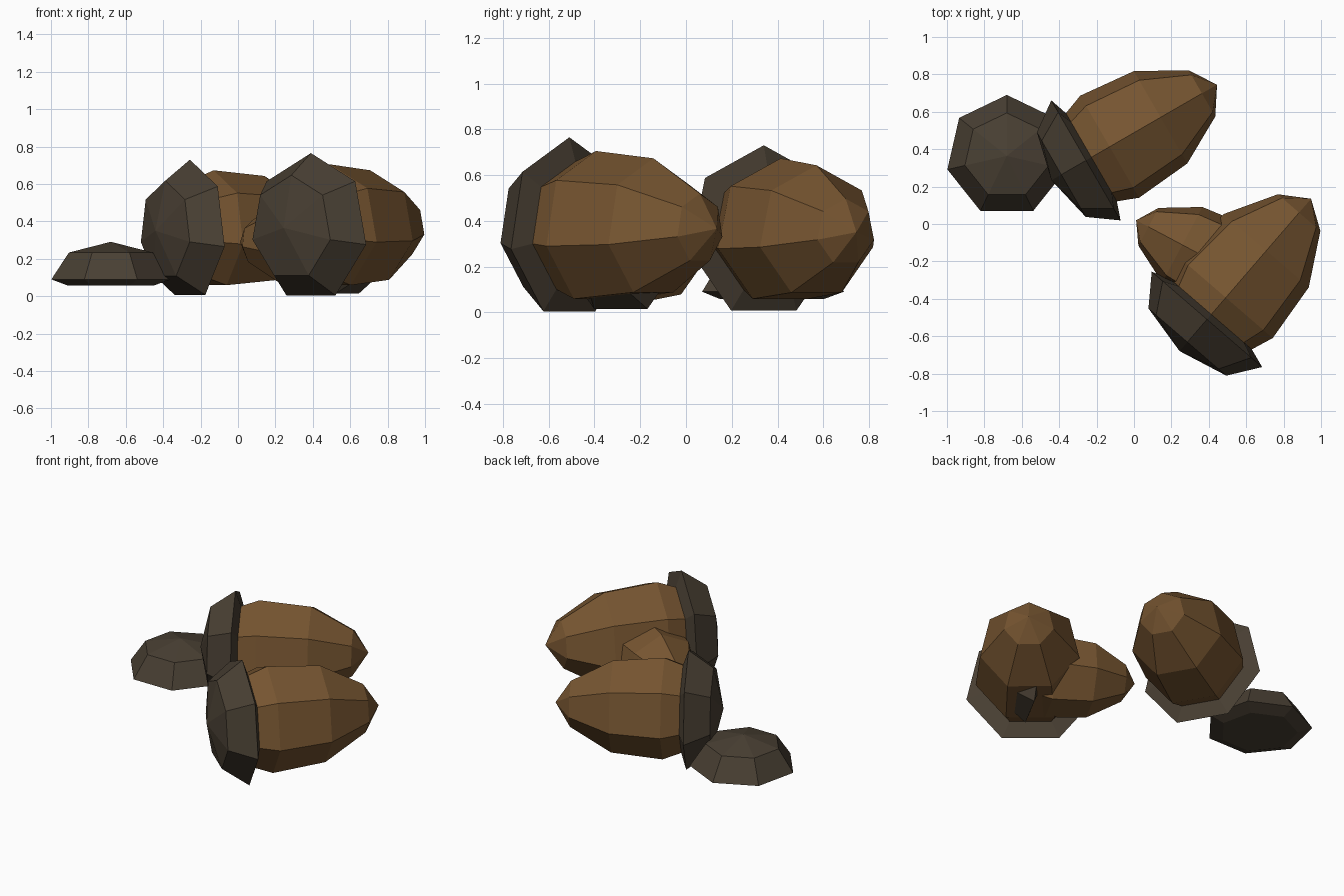
import bpy
import bmesh
from math import cos, sin, pi, radians
from mathutils import Matrix, Vector

if "Cube" in bpy.data.objects:
    bpy.data.objects.remove(bpy.data.objects["Cube"])

SIDES = 7


def make_material(name, color):
    mat = bpy.data.materials.new(name)
    mat.use_nodes = True
    mat.diffuse_color = color
    mat.node_tree.nodes["Principled BSDF"].inputs["Base Color"].default_value = color
    return mat


nut_brown = make_material("nut brown", (0.18, 0.09, 0.03, 1))
cap_brown = make_material("dark cap brown", (0.066, 0.05, 0.033, 1))

# Profiles as (radius, distance along the axis from the cap rim), rim radius 1
NUT = [(0, 0), (0.70, 0), (0.85, 0.385), (0.77, 1.213), (0.385, 1.885), (0, 2.13)]
CAP = [(0, -0.56), (0.705, -0.40), (1, 0), (0.73, 0.09), (0, 0.09)]


def lathe(name, profile, mat, location, axis, up, size, stretch=1):
    """Spin a profile into a seven-sided solid with one corner facing up."""
    bm = bmesh.new()
    rings = []
    for radius, along in profile:
        angles = [2 * pi * i / SIDES for i in range(SIDES)] if radius else [0]
        rings.append([bm.verts.new((along * size * stretch,
                                    radius * size * sin(t),
                                    radius * size * cos(t))) for t in angles])
    for a, b in zip(rings, rings[1:]):
        for i in range(SIDES):
            j = (i + 1) % SIDES
            if len(a) == 1:
                bm.faces.new((a[0], b[i], b[j]))
            elif len(b) == 1:
                bm.faces.new((a[i], b[0], a[j]))
            else:
                bm.faces.new((a[i], b[i], b[j], a[j]))
    bmesh.ops.recalc_face_normals(bm, faces=bm.faces)
    mesh = bpy.data.meshes.new(name)
    bm.to_mesh(mesh)
    bm.free()
    mesh.materials.append(mat)
    obj = bpy.data.objects.new(name, mesh)
    axis, up = Vector(axis), Vector(up)
    turn = Matrix((axis, up.cross(axis), up)).transposed()
    obj.matrix_world = Matrix.Translation(location) @ turn.to_4x4()
    bpy.context.collection.objects.link(obj)


# Whole acorns lying on their sides: rim centre, heading and rim radius
acorns = [
    ("front", (0.39, -0.51, 0.365), 49.2, 0.40),
    ("back", (-0.257, 0.34, 0.35), 30, 0.38),
    ("small", (0.585, -0.285, 0.29), 152, 0.305),
]
for label, rim, heading, size in acorns:
    axis = (cos(radians(heading)), sin(radians(heading)), 0)
    lathe(label + "_acorn_nut", NUT, nut_brown, rim, axis, (0, 0, 1), size)
    lathe(label + "_acorn_cap", CAP, cap_brown, rim, axis, (0, 0, 1), size)

# Loose cap resting open side down
lathe("loose_cap", CAP, cap_brown, (-0.68, 0.364, 0.09), (0, 0, -1), (0, 1, 0), 0.326, 1.1)
